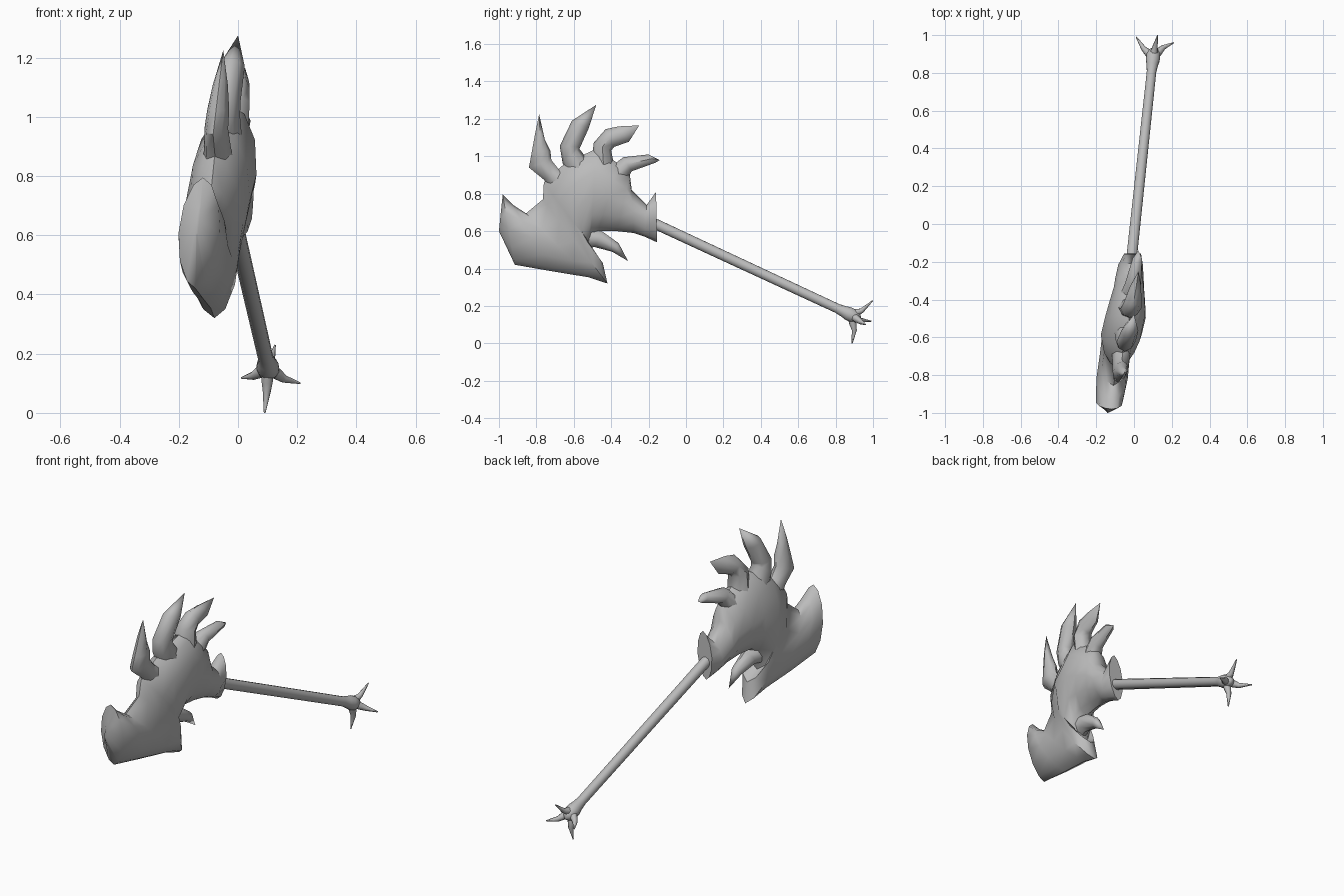
import bpy, bmesh, math
from mathutils import Vector

if "Cube" in bpy.data.objects:
    bpy.data.objects.remove(bpy.data.objects["Cube"])

steel = bpy.data.materials.new("dull_grey")
steel.use_nodes = True
GREY = (0.5, 0.5, 0.5, 1)
steel.diffuse_color = GREY
steel.node_tree.nodes["Principled BSDF"].inputs["Base Color"].default_value = GREY


def mid_x(y, z):
    """The weapon lies in a slightly tilted plane."""
    return -0.01 + 0.148 * (y + 0.15) + 0.093 * (z - 0.64)


def finish(obj, angle):
    obj.data.materials.append(steel)
    bpy.ops.object.select_all(action="DESELECT")
    obj.select_set(True)
    bpy.context.view_layer.objects.active = obj
    bpy.ops.object.shade_smooth_by_angle(angle=math.radians(angle))


def mesh_object(name, bm, angle=50):
    bmesh.ops.remove_doubles(bm, verts=bm.verts, dist=0.0005)
    bmesh.ops.recalc_face_normals(bm, faces=bm.faces)
    mesh = bpy.data.meshes.new(name)
    bm.to_mesh(mesh)
    bm.free()
    obj = bpy.data.objects.new(name, mesh)
    bpy.context.collection.objects.link(obj)
    finish(obj, angle)


def skin(bm, rings):
    n = len(rings[0])
    for a, b in zip(rings, rings[1:]):
        for i in range(n):
            j = (i + 1) % n
            bm.faces.new((a[i], a[j], b[j], b[i]))
    bm.faces.new(rings[0])
    bm.faces.new(rings[-1])


def loft(name, sections, sides=12, power=1.2):
    """Lens sections: edge point, opposite edge point, half thickness."""
    bm = bmesh.new()
    rings = []
    for y1, z1, y2, z2, half in sections:
        ring = []
        for i in range(sides):
            a = math.tau * i / sides
            t, s = (1 - math.cos(a)) / 2, math.sin(a)
            y, z = y1 + (y2 - y1) * t, z1 + (z2 - z1) * t
            x = mid_x(y, z) + half * math.copysign(abs(s) ** power, s)
            ring.append(bm.verts.new((x, y, z)))
        rings.append(ring)
    skin(bm, rings)
    mesh_object(name, bm)


def tube(name, points, radii, sides):
    """Round tube through points, every ring square to the path."""
    bm = bmesh.new()
    pts = [Vector(p) for p in points]
    rings = []
    for k, (p, r) in enumerate(zip(pts, radii)):
        way = pts[min(k + 1, len(pts) - 1)] - pts[max(k - 1, 0)]
        u = way.cross(Vector((0.3, 0.5, 0.8))).normalized()
        v = way.normalized().cross(u)
        rings.append([bm.verts.new(p + r * (u * math.cos(a) + v * math.sin(a)))
                      for a in (math.tau * i / sides for i in range(sides))])
    skin(bm, rings)
    mesh_object(name, bm, 60)


# Swollen head, from the collar to the heavy front blade
loft("head", [
    (-0.16, 0.81, -0.155, 0.54, 0.045),
    (-0.21, 0.74, -0.22, 0.57, 0.065),
    (-0.29, 0.82, -0.28, 0.59, 0.075),
    (-0.30, 0.90, -0.37, 0.60, 0.08),
    (-0.36, 0.96, -0.47, 0.60, 0.095),
    (-0.48, 1.04, -0.51, 0.57, 0.108),
    (-0.65, 0.96, -0.525, 0.475, 0.108),
    (-0.76, 0.86, -0.445, 0.43, 0.095),
    (-0.765, 0.77, -0.42, 0.32, 0.085),
    (-0.855, 0.695, -0.52, 0.353, 0.08),
    (-0.925, 0.74, -0.715, 0.385, 0.083),
    (-0.98, 0.795, -0.915, 0.42, 0.07),
    (-0.99, 0.70, -1.0, 0.60, 0.008)])

# Crest spikes and the lower barb
loft("front_spike", [
    (-0.72, 0.82, -0.62, 0.90, 0.05),
    (-0.76, 0.875, -0.68, 0.93, 0.045),
    (-0.84, 0.94, -0.72, 0.98, 0.04),
    (-0.825, 1.02, -0.725, 1.03, 0.037),
    (-0.805, 1.13, -0.755, 1.09, 0.025),
    (-0.785, 1.225, -0.785, 1.225, 0)], 8)
loft("tall_spike", [
    (-0.62, 0.88, -0.50, 0.95, 0.06),
    (-0.66, 0.965, -0.57, 1.04, 0.052),
    (-0.675, 1.055, -0.565, 1.05, 0.05),
    (-0.61, 1.19, -0.52, 1.15, 0.045),
    (-0.48, 1.275, -0.48, 1.275, 0)], 8)
loft("curved_spike", [
    (-0.50, 0.95, -0.38, 0.93, 0.06),
    (-0.495, 1.07, -0.40, 1.03, 0.055),
    (-0.43, 1.145, -0.385, 1.05, 0.045),
    (-0.36, 1.16, -0.305, 1.078, 0.03),
    (-0.25, 1.165, -0.25, 1.165, 0)], 8)
loft("rear_spike", [
    (-0.42, 0.93, -0.33, 0.85, 0.055),
    (-0.335, 0.995, -0.29, 0.92, 0.042),
    (-0.20, 1.01, -0.165, 0.965, 0.025),
    (-0.14, 0.98, -0.14, 0.98, 0)], 8)
loft("lower_barb", [
    (-0.55, 0.62, -0.56, 0.50, 0.05),
    (-0.45, 0.60, -0.49, 0.515, 0.04),
    (-0.36, 0.535, -0.395, 0.49, 0.028),
    (-0.31, 0.44, -0.31, 0.44, 0)], 8)

# Handle swelling into a knob
start, end = Vector((-0.015, -0.20, 0.655)), Vector((0.105, 0.92, 0.135))
stops = (0, 0.9, 0.93, 0.955, 0.98, 1, 1.012)
tube("handle", [start.lerp(end, t) for t in stops],
     (0.029, 0.026, 0.031, 0.038, 0.037, 0.026, 0.008), 12)

# Four bent claws round the knob
knob = start.lerp(end, 0.965)
for name, bend, tip in (
        ("right_claw", (0.05, 0.93, 0.125), (0.012, 0.99, 0.118)),
        ("left_claw", (0.155, 0.935, 0.115), (0.21, 0.96, 0.10)),
        ("upper_claw", (0.112, 0.94, 0.175), (0.125, 0.998, 0.228)),
        ("lower_claw", (0.097, 0.90, 0.07), (0.09, 0.888, 0.0))):
    tube(name, (knob, knob.lerp(Vector(bend), 0.6), bend, tip),
         (0.022, 0.02, 0.014, 0.003), 8)
